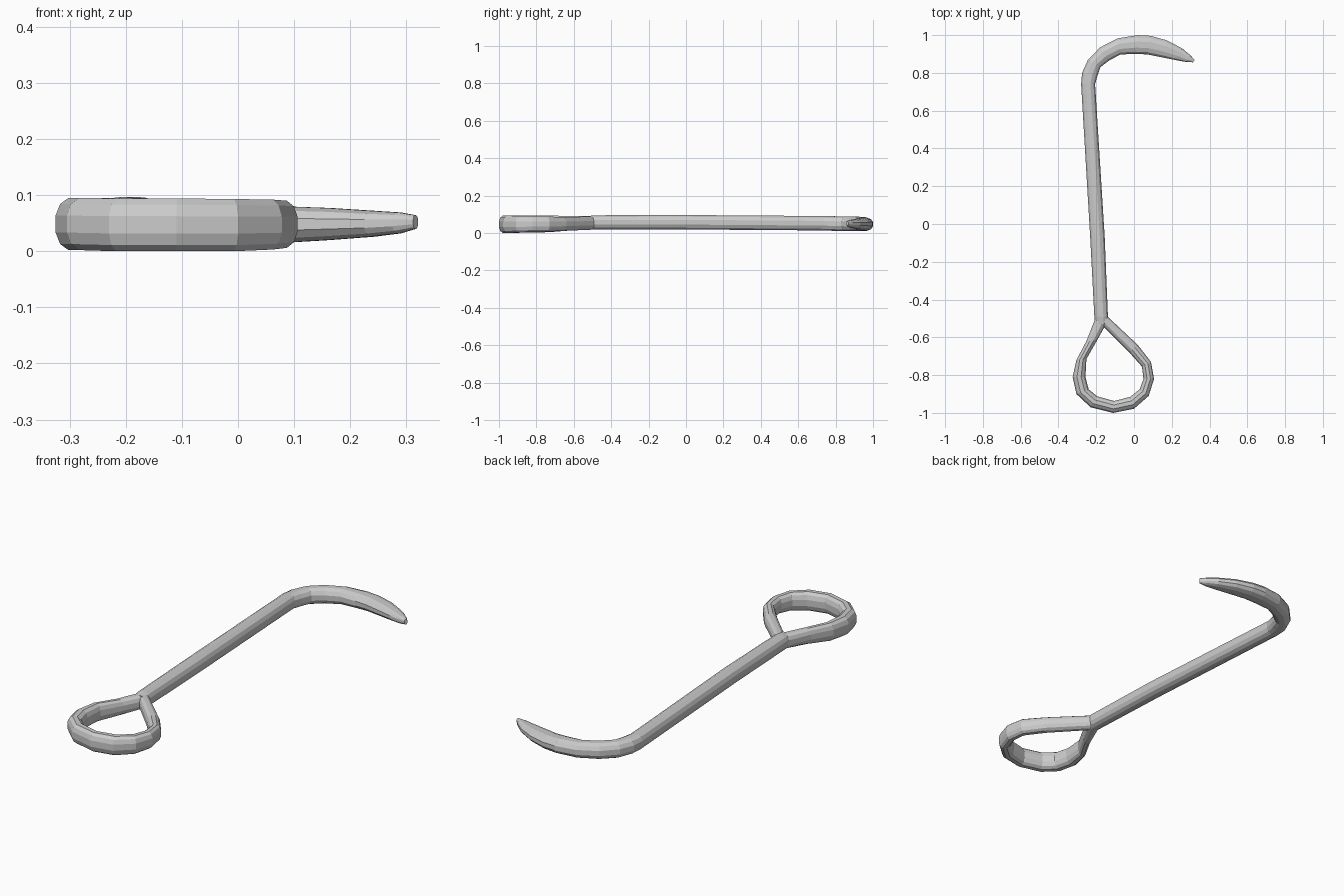
import bpy, bmesh, math
from mathutils import Vector

SIDES = 12


def sweep(name, stations):
    """Skin rounded sections between outer and inner outline points.
    Each station: (outer_x, outer_y, inner_x, inner_y, z_low, z_high)."""
    bm = bmesh.new()
    rings = []
    for ox, oy, ix, iy, z0, z1 in stations:
        outer, inner = Vector((ox, oy, 0)), Vector((ix, iy, 0))
        mid, half = (outer + inner) / 2, (outer - inner) / 2
        ring = []
        for i in range(SIDES):
            a = 2 * math.pi * (i + 0.5) / SIDES
            c, s = math.cos(a), math.sin(a)
            # slightly squared ellipse with a flat wall on each side
            u = math.copysign(abs(c) ** 0.85, c) / math.cos(math.pi / SIDES) ** 0.85
            w = math.copysign(abs(s) ** 0.85, s) / math.cos(math.pi / SIDES) ** 0.85
            p = mid + half * u
            p.z = (z0 + z1) / 2 + (z1 - z0) / 2 * w
            ring.append(bm.verts.new(p))
        rings.append(ring)
    for a, b in zip(rings, rings[1:]):
        for i in range(SIDES):
            j = (i + 1) % SIDES
            bm.faces.new((a[i], a[j], b[j], b[i]))
    bm.faces.new(rings[0])
    bm.faces.new(rings[-1])
    bmesh.ops.recalc_face_normals(bm, faces=bm.faces)
    mesh = bpy.data.meshes.new(name)
    bm.to_mesh(mesh)
    bm.free()
    obj = bpy.data.objects.new(name, mesh)
    bpy.context.collection.objects.link(obj)
    return obj


# Straight shaft running into the curved, tapering hook
sweep("shaft_and_hook", [
    (-0.205, -0.53, -0.140, -0.53, 0.020, 0.090),
    (-0.210, -0.49, -0.138, -0.49, 0.020, 0.095),
    (-0.232, -0.07, -0.155, -0.07, 0.020, 0.097),
    (-0.280, 0.74, -0.206, 0.74, 0.014, 0.091),
    (-0.275, 0.80, -0.195, 0.78, 0.012, 0.090),
    (-0.245, 0.867, -0.178, 0.83, 0.010, 0.089),
    (-0.180, 0.935, -0.130, 0.867, 0.010, 0.088),
    (-0.085, 0.983, -0.070, 0.898, 0.010, 0.086),
    (0.020, 1.000, 0.010, 0.900, 0.012, 0.083),
    (0.090, 0.996, 0.070, 0.898, 0.015, 0.080),
    (0.175, 0.972, 0.150, 0.882, 0.020, 0.077),
    (0.255, 0.930, 0.225, 0.867, 0.026, 0.072),
    (0.300, 0.892, 0.275, 0.858, 0.032, 0.069),
    (0.321, 0.868, 0.312, 0.856, 0.040, 0.064),
])

# Teardrop handle loop, both ends buried in the shaft
sweep("handle_loop", [
    (-0.205, -0.50, -0.145, -0.525, 0.020, 0.090),
    (-0.252, -0.62, -0.195, -0.615, 0.014, 0.090),
    (-0.305, -0.72, -0.252, -0.715, 0.006, 0.094),
    (-0.325, -0.81, -0.257, -0.81, 0.002, 0.095),
    (-0.305, -0.90, -0.240, -0.875, 0.002, 0.095),
    (-0.230, -0.970, -0.195, -0.912, 0.000, 0.094),
    (-0.110, -1.000, -0.105, -0.937, 0.000, 0.094),
    (0.000, -0.978, -0.020, -0.915, 0.000, 0.093),
    (0.078, -0.910, 0.030, -0.875, 0.003, 0.092),
    (0.106, -0.82, 0.050, -0.82, 0.006, 0.090),
    (0.090, -0.73, 0.042, -0.755, 0.008, 0.088),
    (0.020, -0.640, -0.025, -0.680, 0.012, 0.086),
    (-0.140, -0.490, -0.175, -0.530, 0.018, 0.088),
])
